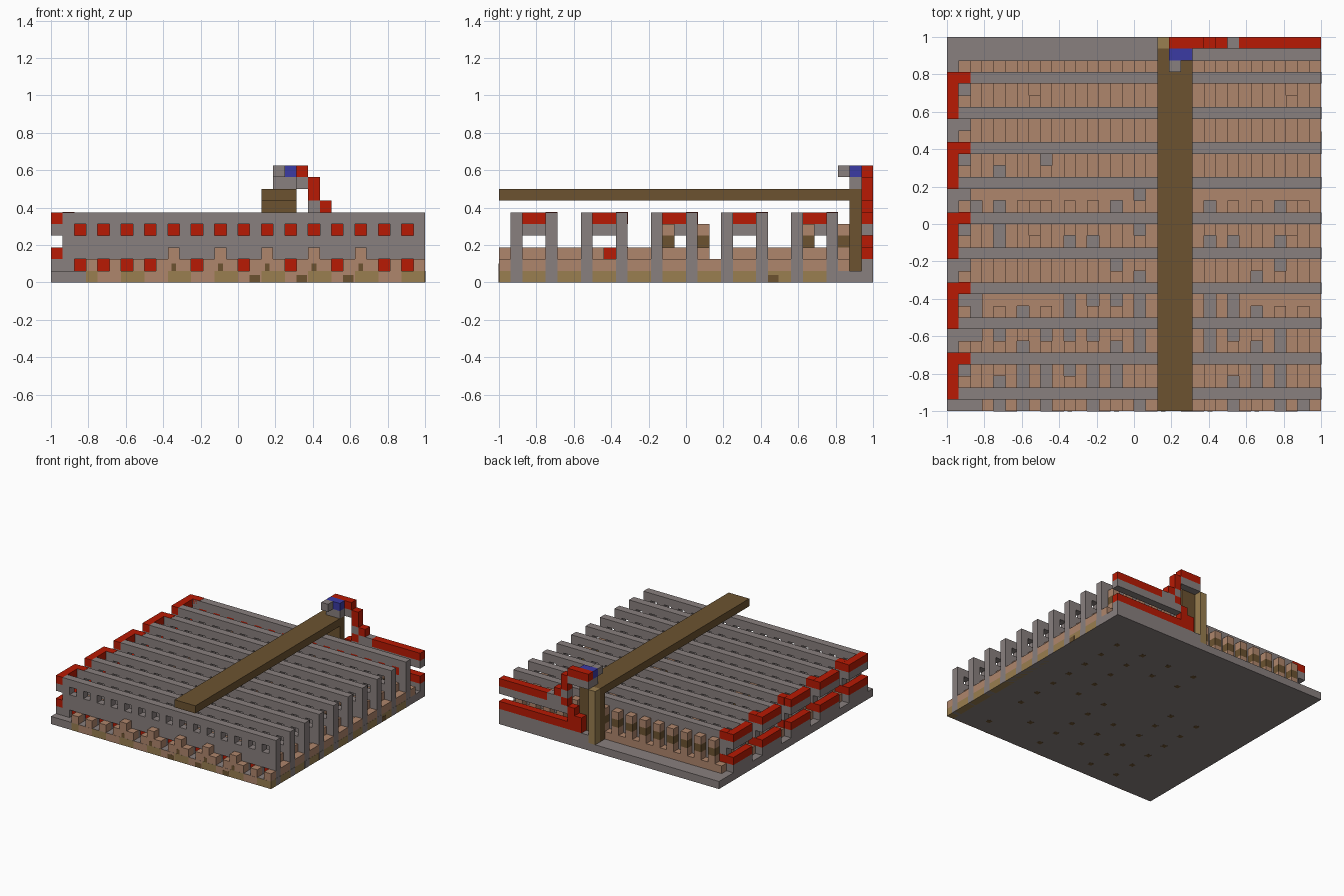
import bpy, bmesh, random
from mathutils import Matrix, Vector

random.seed(4)
if "Cube" in bpy.data.objects:
    bpy.data.objects.remove(bpy.data.objects["Cube"])

U = 1 / 16  # edge of one block; 32 blocks per side


def material(name, rgb):
    m = bpy.data.materials.new(name)
    m.use_nodes = True
    m.diffuse_color = (*rgb, 1)
    m.node_tree.nodes["Principled BSDF"].inputs["Base Color"].default_value = (*rgb, 1)
    return m


GREY = material("stone grey", (0.25, 0.215, 0.21))
BROWN = material("clay brown", (0.43, 0.238, 0.15))
RED = material("wire red", (0.48, 0.01, 0.001))
DARK = material("dark wood", (0.15, 0.086, 0.03))
TAN = material("tan wood", (0.32, 0.21, 0.08))
BLUE = material("blue", (0.043, 0.043, 0.37))


def blocks(name, mat, boxes):
    """One object made of boxes, each a low and a high corner in block units."""
    bm = bmesh.new()
    for low, high in boxes:
        a, b = Vector(low), Vector(high)
        place = Matrix.Translation((a + b) / 2 * U - Vector((1, 1, 0)))
        bmesh.ops.create_cube(bm, size=1, matrix=place @ Matrix.Diagonal((*((b - a) * U), 1)))
    mesh = bpy.data.meshes.new(name)
    bm.to_mesh(mesh)
    bm.free()
    mesh.materials.append(mat)
    bpy.context.collection.objects.link(bpy.data.objects.new(name, mesh))


def cell(i, j, k, top=None):
    return (i, j, k), (i + 1, j + 1, top or k + 1)


WALLS = range(1, 29, 3)
PAIRS = range(1, 26, 6)
HOLES = range(2, 31, 2)
BUMPS = range(10, 27, 4)

# Base: grey skin with a tan and brown filling that shows at the edges
blocks("base_floor", GREY, [((0, 0, 0.75), (32, 32, 1)), ((0, 0, 0), (32, 32, 0.1)),
                            ((0, 0, 0.1), (4, 32, 0.75)), ((4, 29, 0.1), (32, 32, 0.75))])
blocks("base_filling", TAN, [((4, 0.1, 0.1), (32, 29, 0.75)),
                             ((3, -0.01, 0), (32, 0.1, 0.98)),
                             ((31, 0, 0), (32.01, 29, 0.98))])
blocks("base_front_bricks", BROWN, [((i, -0.02, 0), (i + 2, 0.1, 0.98)) for i in range(4, 31, 4)])
blocks("base_notches", DARK, [((i, -0.03, 0), (i + 0.9, 0.1, 0.65)) for i in (17, 21, 25)]
       + [((31.9, 23, 0), (32.03, 23.9, 0.65))])
blocks("underside_sockets", DARK, [((i, j, -0.01), (i + 0.6, j + 0.6, 0.05))
                                   for i in range(7, 31, 4) for j in range(2, 29, 3)
                                   if random.random() < 0.7])

# Perforated walls
walls = []
for j in WALLS:
    walls += [((1, j, 0), (32.02, j + 1, 1)), ((1, j, 2), (32, j + 1, 4)),
              ((1, j, 5), (32, j + 1, 6)), cell(1, j, 4)]
    walls += [cell(i, j, 4) for i in range(3, 32, 2)]
    if j == 1:
        walls += [cell(i, j, 1) for i in range(3, 32, 2)] + [cell(1, j, 1)]
    else:
        walls.append(((1, j, 1), (32, j + 1, 2)))
blocks("perforated_walls", GREY, walls)
blocks("wall_lamps", RED, [cell(i, 28, 4) for i in HOLES]
       + [((i, 1.5, 1), (i + 1, 2, 2)) for i in HOLES])

# Brown blocks in the channels: low odd columns, taller even ones with gaps
fill = []
for j in range(2, 30):
    if j in WALLS:
        continue
    for i in range(2 if j % 3 == 0 else 1, 32):
        if i % 2:
            fill.append(cell(i, j, 1, 2))
        elif i == 30 or random.random() > 0.6 * (1 - j / 26):
            fill.append(cell(i, j, 1, 1.9 if j in (9, 18) else 3))
blocks("channel_blocks", BROWN, fill)

# Front row of teeth with taller bumps
teeth = [cell(i, 0, 1, 2) for i in range(3, 32, 2)]
for i in BUMPS:
    teeth += [cell(i, 0, 1, 3), cell(i - 1, 0, 1, 2.01), cell(i + 1, 0, 1, 2.01)]
blocks("front_teeth", BROWN, teeth)
blocks("front_teeth_slots", DARK, [((i + 0.3, -0.03, 1), (i + 0.7, 0.1, 1.6)) for i in BUMPS])

# Raised posts along the back wall, and a few behind other walls
posts = [(i, 29) for i in HOLES] + [(i, j) for j in (14, 17, 26) for i in (7, 19, 29)]
blocks("post_caps", BROWN, [cell(i, j, 4) for i, j in posts])
blocks("post_necks", DARK, [cell(i, j, 3) for i, j in posts])

# Wire links on the right side, two levels for each wall pair
wire, support = [], []
for j in PAIRS:
    for k in (5, 2):
        wire += [((0, j, k), (1, j + 4, k + 1)), ((1, j + 3, k), (2, j + 4.02, k + 1.02))]
        support.append(((0, j, k - 1), (1, j + 4, k)))
blocks("side_wires", RED, wire)
blocks("side_wire_supports", GREY, support)

# Back wires climbing to the top of the post
blocks("back_wires", RED, [
    ((25, 31, 5), (32, 32, 6)), cell(23, 31, 6), cell(22, 31, 7, 9),
    ((19, 31, 9), (22, 32, 10)), ((20, 31, 2), (32, 32, 3)), cell(20, 31, 3),
    cell(21, 31, 3, 5), cell(22, 31, 5)])
blocks("back_wire_supports", GREY, [
    ((22, 31, 4), (32, 32, 5)), cell(24, 31, 5), cell(23, 31, 5), cell(22, 31, 6),
    ((19, 31, 8), (22, 32, 9)), ((19, 30, 8), (21, 31, 9)), ((19, 31, 1), (32, 32, 2)),
    cell(19, 29, 9)])
blocks("blue_block", BLUE, [((19, 30, 9), (21, 31, 10))])

# Long beam and its post
blocks("long_beam", DARK, [((18, 0, 7), (21, 31, 8))])
blocks("beam_post", DARK, [((18, 30, 1), (21, 31, 7))])
blocks("beam_post_edge", TAN, [((18, 31, 1), (19, 32, 8))])
